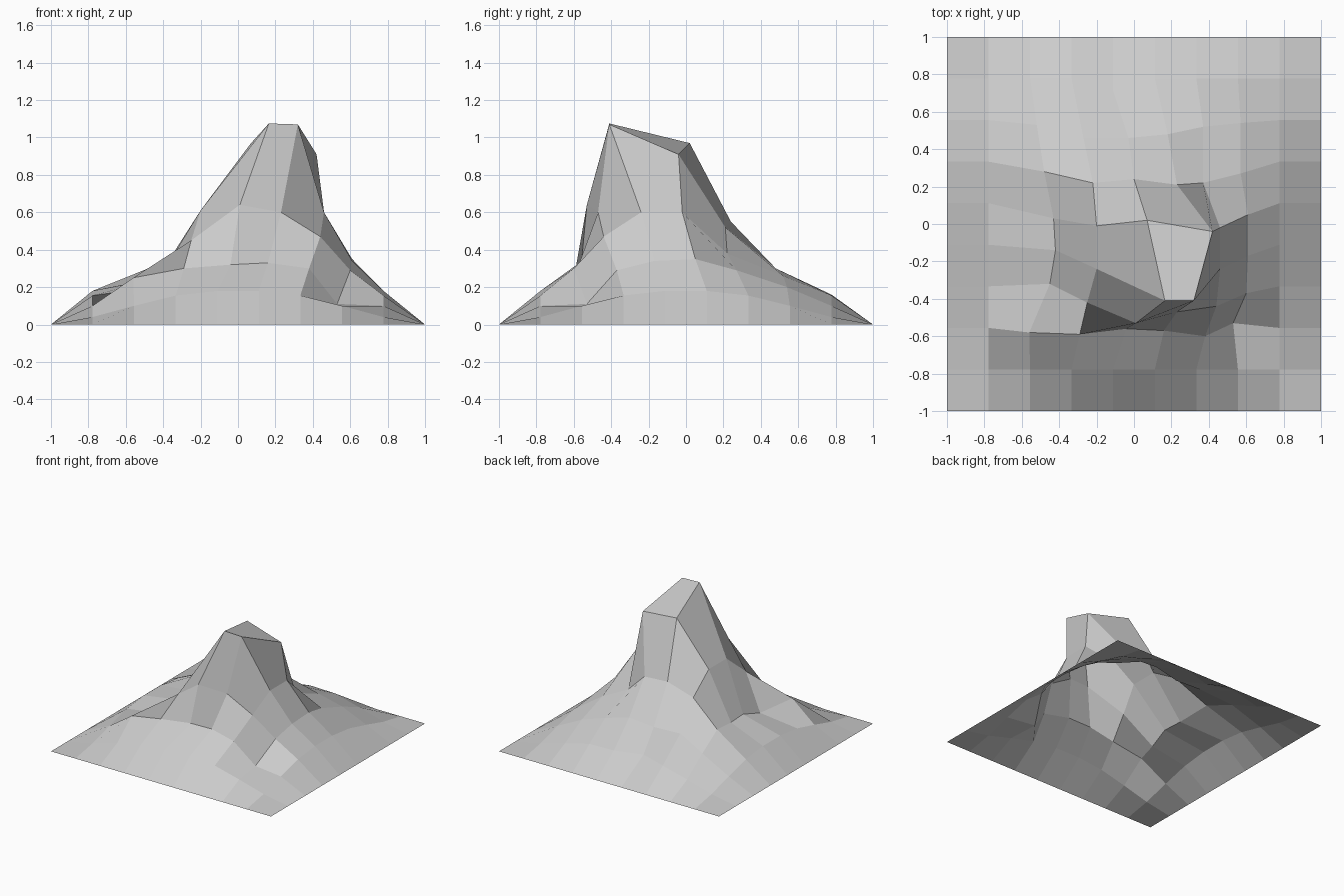
import bpy, bmesh

# Inner 6 x 6 control points of the sculpted sheet, one row per line, front to back
INNER = [
    [(-.56, -.58, .25), (-.29, -.59, .30), (-.04, -.56, .32), (.16, -.57, .33), (.38, -.60, .30), (.53, -.53, .11)],
    [(-.45, -.32, .20), (-.25, -.42, .45), (.01, -.53, .64), (.23, -.47, .60), (.44, -.44, .47), (.60, -.37, .29)],
    [(-.42, -.14, .25), (-.20, -.24, .61), (.165, -.41, 1.075), (.32, -.41, 1.07), (.46, -.24, .60), (.61, -.17, .34)],
    [(-.43, .03, .25), (-.20, -.01, .61), (.07, .02, .97), (.42, -.04, .91), (.46, -.02, .60), (.61, .05, .35)],
    [(-.48, .28, .30), (-.22, .22, .47), (.00, .24, .55), (.23, .21, .52), (.37, .22, .38), (.57, .27, .29)],
    [(-.52, .53, .21), (-.27, .46, .28), (-.03, .46, .27), (.18, .48, .30), (.37, .52, .26), (.57, .54, .20)],
]
# Heights along the gentle outer ring, corner to middle
RING = [0, .04, .10, .155, .18]

# Flat sheet of 9 x 9 faces
bm = bmesh.new()
bmesh.ops.create_grid(bm, x_segments=9, y_segments=9, size=1)

# Pull the sheet up into a leaning peak; the border stays on the ground
for v in bm.verts:
    i, j = round((v.co.x + 1) * 4.5), round((v.co.y + 1) * 4.5)
    if 2 <= i <= 7 and 2 <= j <= 7:
        v.co = INNER[j - 2][i - 2]
    elif 1 <= i <= 8 and 1 <= j <= 8:
        along = j if i in (1, 8) else i
        v.co.z = RING[min(along, 9 - along)]
    if j == 8 and i in (4, 5):
        v.co.z = .16
    if (i, j) == (4, 8):
        v.co.y = .71

mesh = bpy.data.meshes.new("mountain")
bm.to_mesh(mesh)
bm.free()
bpy.context.collection.objects.link(bpy.data.objects.new("mountain", mesh))
